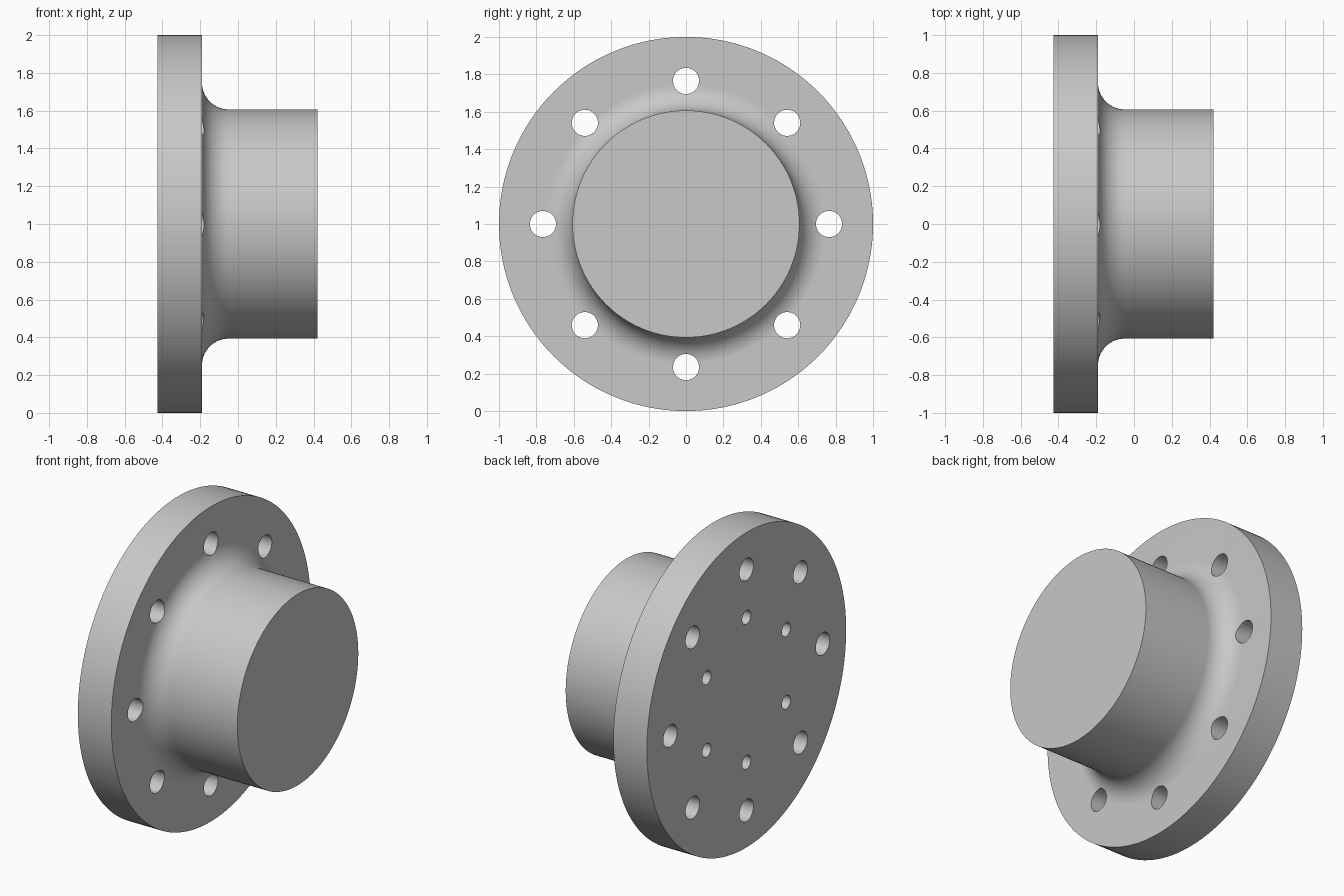
import bpy, bmesh
from math import sin, cos, pi, radians
from mathutils import Matrix, Vector

cube = bpy.data.objects.get("Cube")
if cube:
    bpy.data.objects.remove(cube, do_unlink=True)

BACK, FACE, END = -0.425, -0.19, 0.42     # stations along the axis
RIM, HUB, FILLET = 1.0, 0.607, 0.14       # radii
SEGMENTS = 160
AXIS = Vector((0, 0, 1))                  # axis height


def make_object(name, bm):
    bmesh.ops.recalc_face_normals(bm, faces=bm.faces)
    mesh = bpy.data.meshes.new(name)
    bm.to_mesh(mesh)
    bm.free()
    obj = bpy.data.objects.new(name, mesh)
    bpy.context.collection.objects.link(obj)
    return obj


def add_hole_ring(bm, count, ring_radius, radius, depth):
    """Cylinders along x, evenly spaced, first one at the top."""
    start = BACK - 0.1
    length = BACK + depth - start
    for i in range(count):
        a = 2 * pi * i / count
        pos = AXIS + Vector((start + length / 2, ring_radius * sin(a), ring_radius * cos(a)))
        bmesh.ops.create_cone(
            bm, cap_ends=True, segments=40, radius1=radius, radius2=radius, depth=length,
            matrix=Matrix.Translation(pos) @ Matrix.Rotation(pi / 2, 4, 'Y'))


# Flange and hub: one turned profile with a fillet between them
steps = 16
profile = [(BACK, RIM), (FACE, RIM)]
for i in range(steps + 1):
    a = pi / 2 * i / steps
    profile.append((FACE + FILLET * (1 - cos(a)), HUB + FILLET * (1 - sin(a))))
profile.append((END, HUB))

bm = bmesh.new()
verts = [bm.verts.new(AXIS + Vector((x, 0, r))) for x, r in profile]
edges = [bm.edges.new(pair) for pair in zip(verts, verts[1:])]
bmesh.ops.spin(bm, geom=verts + edges, cent=AXIS, axis=(1, 0, 0),
               angle=2 * pi, steps=SEGMENTS)
bmesh.ops.remove_doubles(bm, verts=bm.verts, dist=1e-4)
bmesh.ops.holes_fill(bm, edges=[e for e in bm.edges if e.is_boundary], sides=0)
body = make_object("flanged_hub", bm)

# Bolt holes through the flange, blind holes in the back
bm = bmesh.new()
add_hole_ring(bm, 8, 0.765, 0.07, 0.5)
add_hole_ring(bm, 6, 0.46, 0.043, 0.3)
cutter = make_object("hole_cutter", bm)
cutter.hide_render = True

bpy.ops.object.select_all(action='DESELECT')
body.select_set(True)
bpy.context.view_layer.objects.active = body
cut = body.modifiers.new("holes", 'BOOLEAN')
cut.operation = 'DIFFERENCE'
cut.solver = 'EXACT'
cut.object = cutter
bpy.ops.object.modifier_apply(modifier=cut.name)
bpy.data.objects.remove(cutter, do_unlink=True)

# Smooth walls, crisp rims
bpy.ops.object.shade_smooth_by_angle(angle=radians(30))
weighted = body.modifiers.new("weighted_normals", 'WEIGHTED_NORMAL')
weighted.keep_sharp = True

# Plain grey metal
grey = (0.58, 0.58, 0.58, 1)
mat = bpy.data.materials.new("light_grey")
mat.use_nodes = True
mat.diffuse_color = grey
mat.node_tree.nodes["Principled BSDF"].inputs["Base Color"].default_value = grey
body.data.materials.clear()
body.data.materials.append(mat)
